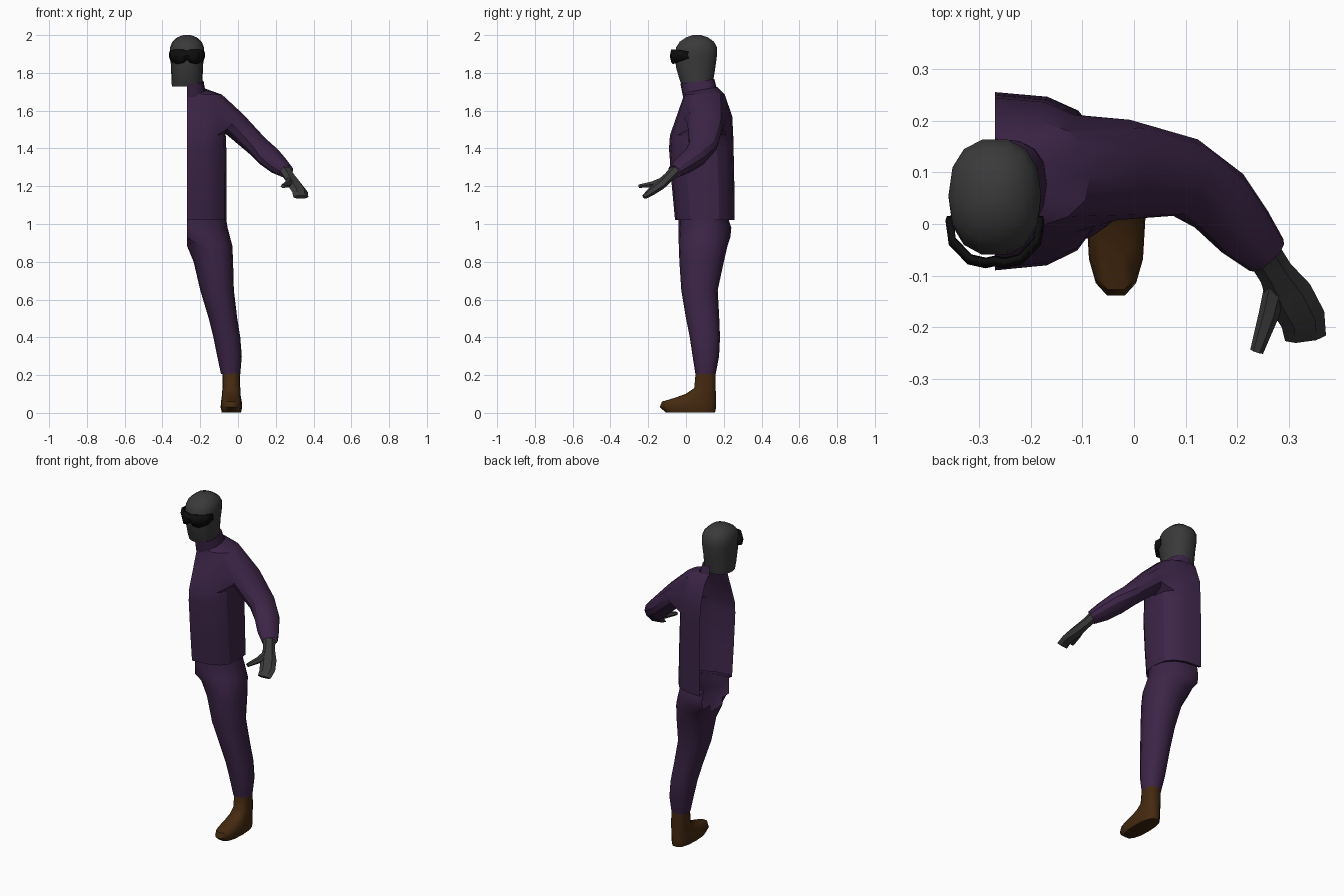
import bpy, bmesh
from math import sin, cos, pi, copysign
from mathutils import Vector

if "Cube" in bpy.data.objects:
    bpy.data.objects.remove(bpy.data.objects["Cube"])

CUT = -0.27  # plane where the half body is left open


def material(name, rgb):
    m = bpy.data.materials.new(name)
    m.diffuse_color = (*rgb, 1)
    m.use_nodes = True
    m.node_tree.nodes["Principled BSDF"].inputs["Base Color"].default_value = m.diffuse_color
    return m


purple = material("purple_cloth", (0.045, 0.018, 0.062))
brown = material("brown_leather", (0.058, 0.022, 0.005))
grey = material("dark_grey", (0.042, 0.042, 0.042))
black = material("black_lens", (0.004, 0.004, 0.004))


def grid(bm, rings, closed=True, cap0=False, cap1=False):
    """Skin a list of point rings, return the vertex grid."""
    vs = [[bm.verts.new(p) for p in r] for r in rings]
    n = len(vs[0])
    for a, b in zip(vs, vs[1:]):
        for j in range(n if closed else n - 1):
            k = (j + 1) % n
            bm.faces.new((a[j], a[k], b[k], b[j]))
    if cap0:
        bm.faces.new(vs[0][::-1])
    if cap1:
        bm.faces.new(vs[-1])
    return vs


def finish(bm, name, mat, angle=35):
    bmesh.ops.recalc_face_normals(bm, faces=bm.faces)
    me = bpy.data.meshes.new(name)
    bm.to_mesh(me)
    bm.free()
    me.materials.append(mat)
    ob = bpy.data.objects.new(name, me)
    bpy.context.collection.objects.link(ob)
    bpy.ops.object.select_all(action='DESELECT')
    ob.select_set(True)
    bpy.context.view_layer.objects.active = ob
    bpy.ops.object.shade_smooth_by_angle(angle=angle * pi / 180)
    return ob


def power(v, e):
    return copysign(abs(v) ** e, v)


def flat_ring(z, x0, x1, y0, y1, n=14, e=0.9):
    """Horizontal rounded ring inside the given bounds."""
    return [Vector(((x0 + x1) / 2 + (x1 - x0) / 2 * power(cos(2 * pi * i / n), e),
                    (y0 + y1) / 2 + (y1 - y0) / 2 * power(sin(2 * pi * i / n), e), z))
            for i in range(n)]


def half_ring(z, w, y0, y1, tilt=0.0, e=0.75, n=8):
    """Half ring from the front centre round to the back centre."""
    out = []
    for i in range(n + 1):
        a = -pi / 2 + pi * i / n
        s = power(sin(a), e)
        out.append(Vector((CUT + w * power(max(cos(a), 0), e),
                           (y0 + y1) / 2 + (y1 - y0) / 2 * s, z + tilt * s)))
    return out


def tube_rings(path, n):
    """Rings across a path of (x, y, z, half width, half thickness)."""
    pts = [Vector(p[:3]) for p in path]
    rings = []
    for i, p in enumerate(path):
        t = (pts[min(i + 1, len(pts) - 1)] - pts[max(i - 1, 0)]).normalized()
        side = t.cross(Vector((0, 0, 1))).normalized()
        up = side.cross(t)
        rings.append([pts[i] + side * p[3] * cos(2 * pi * j / n) + up * p[4] * sin(2 * pi * j / n)
                      for j in range(n)])
    return rings


# jacket: half torso with an arm hole
bm = bmesh.new()
torso = [(1.025, .19, -.035, .235), (1.02, .21, -.058, .256), (1.2, .21, -.075, .256),
         (1.4, .208, -.09, .252), (1.47, .205, -.085, .25), (1.57, .2, -.05, .245),
         (1.685, .185, -.01, .205), (1.71, .1, -.01, .165, .015)]
v = grid(bm, [half_ring(*r) for r in torso], closed=False)
hole = [f for f in bm.faces
        if all(any(x in v[r][2:7] for r in (4, 5, 6)) for x in f.verts)]
bmesh.ops.delete(bm, geom=hole, context='FACES')
rim = v[4][2:7] + [v[5][6]] + v[6][6:1:-1] + [v[5][2]]
rim_edges = [bm.edges.get((rim[i], rim[(i + 1) % 12])) for i in range(12)]

# sleeve, bridged to the arm hole
sleeve = [(-.02, .105, 1.53, .098, .07), (.1, .09, 1.415, .078, .06),
          (.165, .045, 1.355, .07, .058), (.215, -.015, 1.31, .06, .05),
          (.257, -.06, 1.278, .045, .036)]
s = grid(bm, tube_rings(sleeve, 12))
arm_edges = [bm.edges.get((s[0][i], s[0][(i + 1) % 12])) for i in range(12)]
bmesh.ops.bridge_loops(bm, edges=rim_edges + arm_edges)
finish(bm, "jacket", purple, 28)

# collar
bm = bmesh.new()
grid(bm, [half_ring(1.69, .1, -.015, .165, .02), half_ring(1.755, .088, -.03, .15, .012),
          half_ring(1.75, .075, -.018, .138, .012)], closed=False)
finish(bm, "collar", purple)

# trousers: rings clamped to the cut plane, inner wall removed
bm = bmesh.new()
legs = [(1.04, -.475, -.065, -.04, .22), (.98, -.45, -.055, -.04, .24),
        (.93, -.38, -.042, -.04, .235), (.885, -.28, -.03, -.038, .22),
        (.8, -.235, -.026, -.035, .2), (.65, -.2, -.022, -.025, .168),
        (.5, -.155, -.004, 0, .176), (.4, -.13, .012, .02, .18),
        (.3, -.11, .02, .035, .175), (.205, -.09, .012, .05, .157)]
grid(bm, [[Vector((max(p.x, CUT), p.y, p.z)) for p in flat_ring(*r, n=16)] for r in legs])
wall = [f for f in bm.faces if all(x.co.x < CUT + 1e-5 for x in f.verts)]
bmesh.ops.delete(bm, geom=wall, context='FACES')
finish(bm, "trouser_leg", purple, 50)

# boot
bm = bmesh.new()
boot = [(.21, -.083, .01, .05, .157), (.13, -.083, .012, .042, .158),
        (.1, -.084, .013, -.005, .16), (.08, -.087, .016, -.06, .16),
        (.06, -.09, .02, -.13, .162), (.03, -.092, .022, -.142, .162),
        (.003, -.086, .016, -.11, .157)]
grid(bm, [flat_ring(*r, n=14, e=.8) for r in boot], cap1=True)
finish(bm, "boot", brown, 50)

# gloved hand: palm with fingers, and thumb
bm = bmesh.new()
palm = [(.25, -.055, 1.283, .034, .028), (.275, -.095, 1.245, .034, .026),
        (.302, -.14, 1.205, .046, .025), (.328, -.185, 1.17, .044, .02),
        (.333, -.222, 1.142, .04, .012)]
thumb = [(.277, -.11, 1.235, .022, .02), (.262, -.175, 1.21, .02, .018),
         (.238, -.248, 1.2, .013, .01)]
for path in (palm, thumb):
    grid(bm, tube_rings(path, 6), cap0=True, cap1=True)
finish(bm, "hand", grey, 25)

# head
bm = bmesh.new()
head = [(1.728, .08, -.022, .14), (1.77, .083, -.038, .148), (1.83, .084, -.055, .158),
        (1.89, .09, -.062, .166), (1.935, .09, -.055, .166), (1.965, .078, -.035, .15),
        (1.988, .052, 0, .118), (2.0, .02, .035, .08)]
grid(bm, [flat_ring(z, CUT - w, CUT + w, a, b, n=14, e=.85) for z, w, a, b in head],
     cap0=True, cap1=True)
finish(bm, "head", grey, 40)

# goggles: curved visor with a nose notch
bm = bmesh.new()
half = [(0, -.073, 1.87, 1.915), (.018, -.077, 1.855, 1.922), (.05, -.07, 1.848, 1.924),
        (.084, -.035, 1.862, 1.92), (.09, .01, 1.878, 1.912)]
cols = [(-x, *r) for x, *r in half[:0:-1]] + half
rows = [[Vector((CUT + x * k, y + d, lo + (hi - lo) * t)) for x, y, lo, hi in cols]
        for t, k, d in ((0, .97, .006), (.5, 1, -.003), (1, .97, .004))]
grid(bm, rows, closed=False)
ob = finish(bm, "goggles", black, 30)
mod = ob.modifiers.new("thickness", 'SOLIDIFY')
mod.thickness = 0.012
mod.offset = 0
